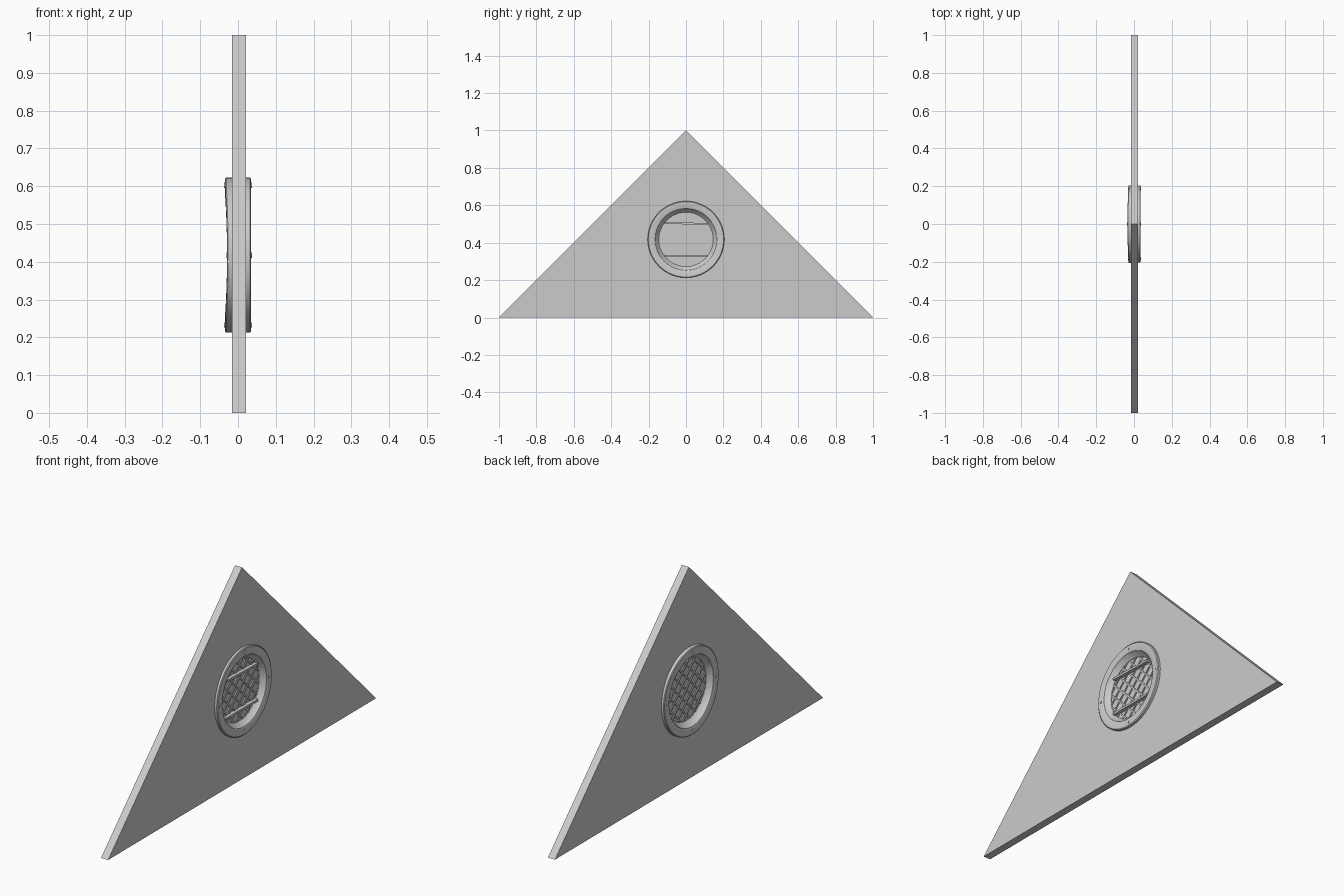
import bpy, bmesh
from math import sin, cos, pi, sqrt, radians
from mathutils import Matrix, Vector

cube = bpy.data.objects.get("Cube")
if cube:
    bpy.data.objects.remove(cube, do_unlink=True)

CZ = 0.4175      # height of the vent centre
MID = 0.003      # middle of the board thickness
HALF = 0.0185    # half of the board thickness
SEG = 64

grey = bpy.data.materials.new("light_grey")
grey.use_nodes = True
grey.diffuse_color = (0.6, 0.6, 0.6, 1)
grey.node_tree.nodes["Principled BSDF"].inputs["Base Color"].default_value = (0.6, 0.6, 0.6, 1)


def finish(bm, name, smooth=False):
    bmesh.ops.recalc_face_normals(bm, faces=bm.faces)
    mesh = bpy.data.meshes.new(name)
    bm.to_mesh(mesh)
    bm.free()
    mesh.materials.append(grey)
    obj = bpy.data.objects.new(name, mesh)
    bpy.context.collection.objects.link(obj)
    bpy.ops.object.select_all(action='DESELECT')
    obj.select_set(True)
    bpy.context.view_layer.objects.active = obj
    if smooth:
        bpy.ops.object.shade_smooth_by_angle(angle=radians(30))
    return obj


def add_box(bm, centre, size, turn=0):
    m = (Matrix.Translation(centre) @ Matrix.Rotation(turn, 4, 'X')
         @ Matrix.Diagonal((*size, 1)))
    bmesh.ops.create_cube(bm, size=1, matrix=m)


def add_disc(bm, centre, radius, depth, sides=SEG, axis='Y'):
    m = Matrix.Translation(centre) @ Matrix.Rotation(pi / 2, 4, axis)
    bmesh.ops.create_cone(bm, cap_ends=True, segments=sides, radius1=radius,
                          radius2=radius, depth=depth, matrix=m)


# Triangular board with a round opening
bm = bmesh.new()
base = [bm.verts.new((MID - HALF, y, z)) for y, z in ((-1, 0), (1, 0), (0, 1))]
face = bm.faces.new(base)
ext = bmesh.ops.extrude_face_region(bm, geom=[face])
bmesh.ops.translate(bm, vec=(2 * HALF, 0, 0),
                    verts=[v for v in ext["geom"] if isinstance(v, bmesh.types.BMVert)])
board = finish(bm, "gable_board")

bm = bmesh.new()
add_disc(bm, (0, 0, CZ), 0.18, 0.2)
cutter = finish(bm, "opening_cutter")
cutter.hide_render = True
mod = board.modifiers.new("opening", 'BOOLEAN')
mod.operation = 'DIFFERENCE'
mod.solver = 'EXACT'
mod.object = cutter
bpy.context.view_layer.objects.active = board
bpy.ops.object.modifier_apply(modifier=mod.name)
bpy.data.objects.remove(cutter, do_unlink=True)


# Trim rings: a turned profile of (distance out, radius) on each side
PROFILE = [(0.0, 0.145), (0.006, 0.145), (0.022, 0.161), (0.03, 0.165),
           (0.032, 0.169), (0.032, 0.201), (0.029, 0.205), (0.01, 0.205)]


def trim_ring(name, side, wave):
    bm = bmesh.new()
    loops = []
    for i in range(SEG):
        a = 2 * pi * i / SEG
        loop = []
        for out, r in PROFILE:
            bulge = wave * sin(a) ** 2 * (out > 0.025)
            x = MID + side * (out + bulge)
            loop.append(bm.verts.new((x, r * cos(a), CZ + r * sin(a))))
        loops.append(loop)
    n = len(PROFILE)
    for i in range(SEG):
        p, q = loops[i], loops[(i + 1) % SEG]
        for j in range(n):
            k = (j + 1) % n
            bm.faces.new((p[j], p[k], q[k], q[j]))
    return finish(bm, name, smooth=True)


trim_ring("left_trim_ring", 1, 0.0)
trim_ring("right_trim_ring", -1, 0.006)

# Thin panel closing the opening
bm = bmesh.new()
add_disc(bm, (MID, 0, CZ), 0.15, 0.006)
finish(bm, "vent_panel", smooth=True)

# Diagonal lattice, each strip cut to the width of the circle
bm = bmesh.new()
for turn in (pi / 4, -pi / 4):
    for k in range(-3, 4):
        offset = k * 0.042
        length = 2 * sqrt(0.146 ** 2 - offset ** 2)
        across = Vector((0, -sin(turn), cos(turn))) * offset
        add_box(bm, Vector((MID, 0, CZ)) + across, (0.014, length, 0.007), turn)
finish(bm, "lattice")

# Two cross bars
for name, z, tilt in (("upper_bar", 0.503, -0.03), ("lower_bar", 0.33, 0)):
    bm = bmesh.new()
    add_box(bm, (0.014, 0, z), (0.02, 0.23, 0.01), tilt)
    finish(bm, name)

# Small fixings at the quarter points of both rings
bm = bmesh.new()
for q in range(4):
    a = q * pi / 2
    y, z = 0.185 * cos(a), CZ + 0.185 * sin(a)
    add_disc(bm, (MID + 0.031, y, z), 0.007, 0.005, 12)
    add_disc(bm, (MID - 0.031 - 0.006 * sin(a) ** 2, y, z), 0.007, 0.005, 12)
add_disc(bm, (-0.023, -0.203, 0.40), 0.006, 0.008, 12, 'X')
finish(bm, "fixings", smooth=True)
